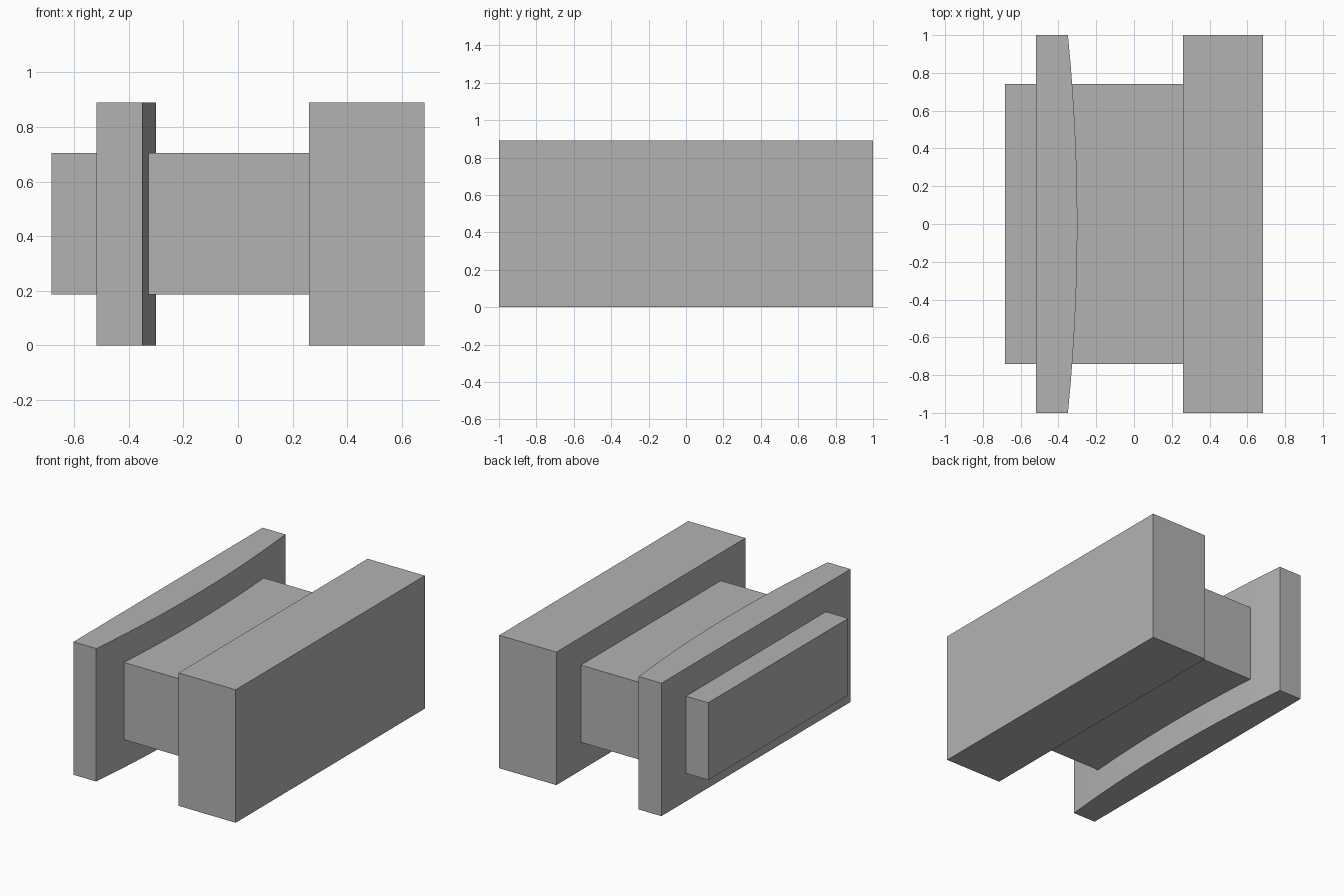
import bpy
import bmesh
import math

cube = bpy.data.objects.get("Cube")
if cube:
    bpy.data.objects.remove(cube, do_unlink=True)

grey = bpy.data.materials.new("plain_grey")
grey.use_nodes = True
colour = (0.45, 0.45, 0.45, 1)
grey.diffuse_color = colour
grey.node_tree.nodes["Principled BSDF"].inputs["Base Color"].default_value = colour


def extrude_outline(name, outline, z0, z1):
    """Extrude a plan outline of (x, y) points from z0 up to z1."""
    bm = bmesh.new()
    base = bm.faces.new([bm.verts.new((x, y, z0)) for x, y in outline])
    top = bmesh.ops.extrude_face_region(bm, geom=[base])["geom"]
    verts = [v for v in top if isinstance(v, bmesh.types.BMVert)]
    bmesh.ops.translate(bm, verts=verts, vec=(0, 0, z1 - z0))
    bmesh.ops.recalc_face_normals(bm, faces=bm.faces)
    mesh = bpy.data.meshes.new(name)
    bm.to_mesh(mesh)
    bm.free()
    mesh.materials.append(grey)
    obj = bpy.data.objects.new(name, mesh)
    bpy.context.collection.objects.link(obj)
    return obj


def block(name, x0, x1, half_y, z0, z1):
    outline = [(x0, -half_y), (x1, -half_y), (x1, half_y), (x0, half_y)]
    return extrude_outline(name, outline, z0, z1)


HEIGHT = 0.89
WEB_Z = (0.187, 0.704)

# Thick plain flange, connecting web and outer stub
block("thick_flange", 0.26, 0.683, 1.0, 0, HEIGHT)
block("connecting_web", -0.33, 0.26, 0.74, *WEB_Z)
block("outer_stub", -0.683, -0.518, 0.74, *WEB_Z)

# Thin flange whose inner face bulges in a shallow arc
edge_x, bulge = -0.35, 0.05
radius = (1 + bulge ** 2) / (2 * bulge)
half_angle = math.asin(1 / radius)
steps = 24
arc = []
for i in range(steps + 1):
    a = half_angle * (2 * i / steps - 1)
    arc.append((edge_x + bulge - radius * (1 - math.cos(a)), radius * math.sin(a)))
flange = extrude_outline("curved_flange", [(-0.518, 1), (-0.518, -1)] + arc, 0, HEIGHT)

# Smooth the arc and keep the corners sharp
bpy.ops.object.select_all(action="DESELECT")
flange.select_set(True)
bpy.context.view_layer.objects.active = flange
bpy.ops.object.shade_smooth_by_angle(angle=math.radians(30))
